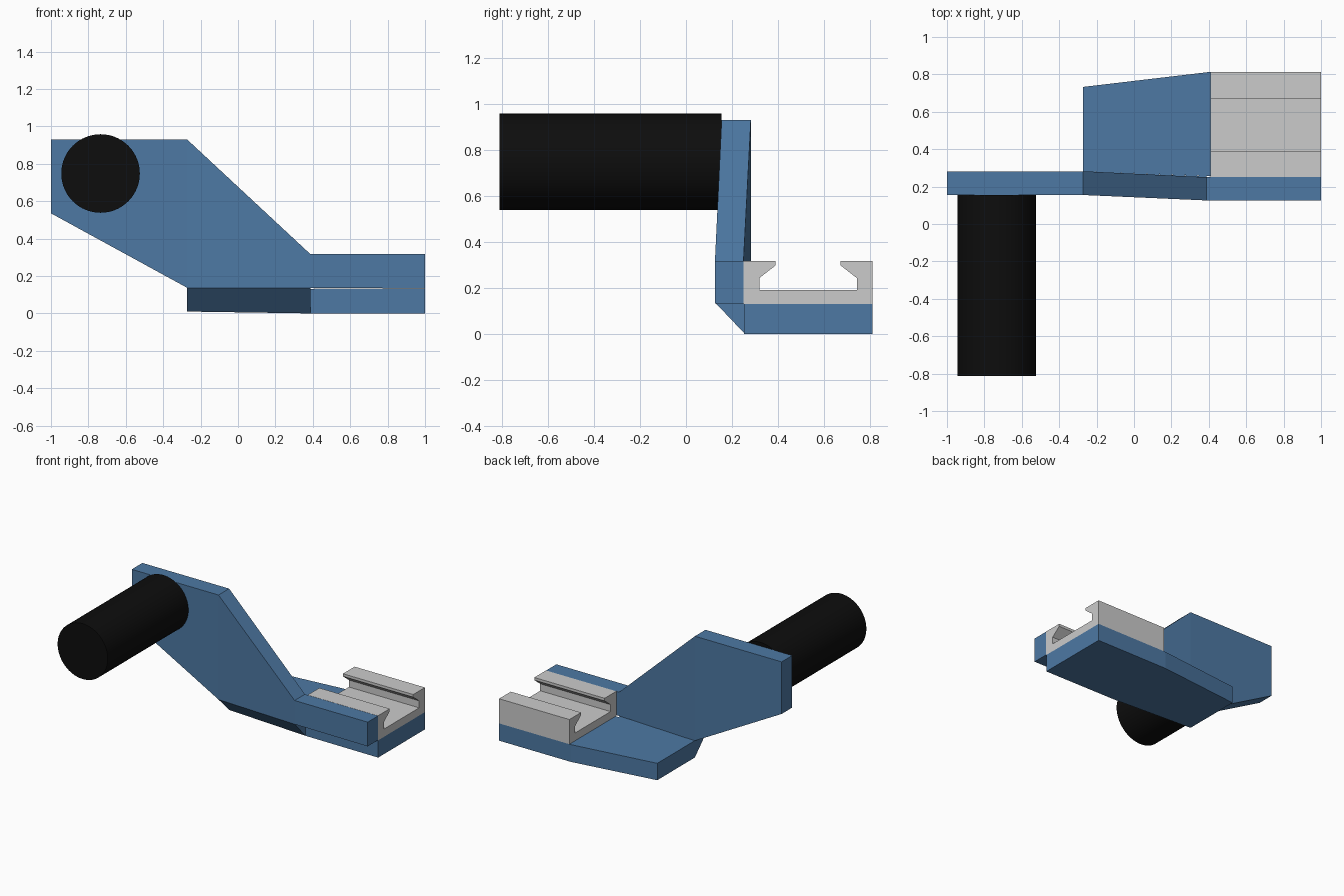
import bpy, bmesh, math

if "Cube" in bpy.data.objects:
    bpy.data.objects.remove(bpy.data.objects["Cube"])


def material(name, color):
    m = bpy.data.materials.new(name)
    m.diffuse_color = (*color, 1)
    m.use_nodes = True
    m.node_tree.nodes["Principled BSDF"].inputs["Base Color"].default_value = m.diffuse_color
    return m


blue = material("blue_paint", (0.075, 0.19, 0.37))
black = material("black_rubber", (0.004, 0.004, 0.004))


def loft(name, sections, mat=None):
    """Join (x, [(y, z), ...]) cross-sections into a closed solid."""
    bm = bmesh.new()
    rings = [[bm.verts.new((x, y, z)) for y, z in pts] for x, pts in sections]
    n = len(rings[0])
    for a, b in zip(rings, rings[1:]):
        for i in range(n):
            j = (i + 1) % n
            bm.faces.new((a[i], a[j], b[j], b[i]))
    bm.faces.new(rings[0])
    bm.faces.new(rings[-1])
    bmesh.ops.recalc_face_normals(bm, faces=bm.faces)
    mesh = bpy.data.meshes.new(name)
    bm.to_mesh(mesh)
    bm.free()
    ob = bpy.data.objects.new(name, mesh)
    bpy.context.collection.objects.link(ob)
    if mat:
        mesh.materials.append(mat)
    return ob


def rect(y0, y1, z0, z1):
    return [(y0, z0), (y1, z0), (y1, z1), (y0, z1)]


# Upright side plate, bent slightly in plan
loft("side_plate", [
    (-1.0, rect(0.155, 0.282, 0.535, 0.93)),
    (-0.272, rect(0.155, 0.282, 0.137, 0.93)),
    (0.387, rect(0.126, 0.25, 0.137, 0.317)),
    (1.0, rect(0.126, 0.25, 0.133, 0.317)),
], blue)

# Floor plate, tapering toward the left end
loft("floor_plate", [
    (-0.272, rect(0.282, 0.733, 0.01, 0.138)),
    (0.397, rect(0.256, 0.812, 0.0, 0.131)),
    (1.0, rect(0.252, 0.812, 0.0, 0.131)),
], blue)

# Chamfered corner joining the side plate to the floor
loft("corner_gusset", [
    (-0.272, [(0.155, 0.137), (0.282, 0.01), (0.282, 0.137)]),
    (0.387, [(0.126, 0.137), (0.256, 0.0), (0.256, 0.131)]),
], blue)

# Slotted rail: half profile mirrored about its centre line
mid = 0.531
half = [(0.281, 0.131), (0.281, 0.318), (0.141, 0.318), (0.141, 0.298),
        (0.212, 0.243), (0.212, 0.19)]
profile = [(mid + d, z) for d, z in half] + [(mid - d, z) for d, z in reversed(half)]
loft("slotted_rail", [(0.41, profile), (1.0, profile)])

# Round handle
bpy.ops.mesh.primitive_cylinder_add(
    vertices=64, radius=0.21, depth=0.967,
    location=(-0.735, -0.3285, 0.748), rotation=(math.pi / 2, 0, 0))
handle = bpy.context.object
handle.name = "handle"
handle.data.materials.append(black)
bpy.ops.object.shade_smooth_by_angle()
